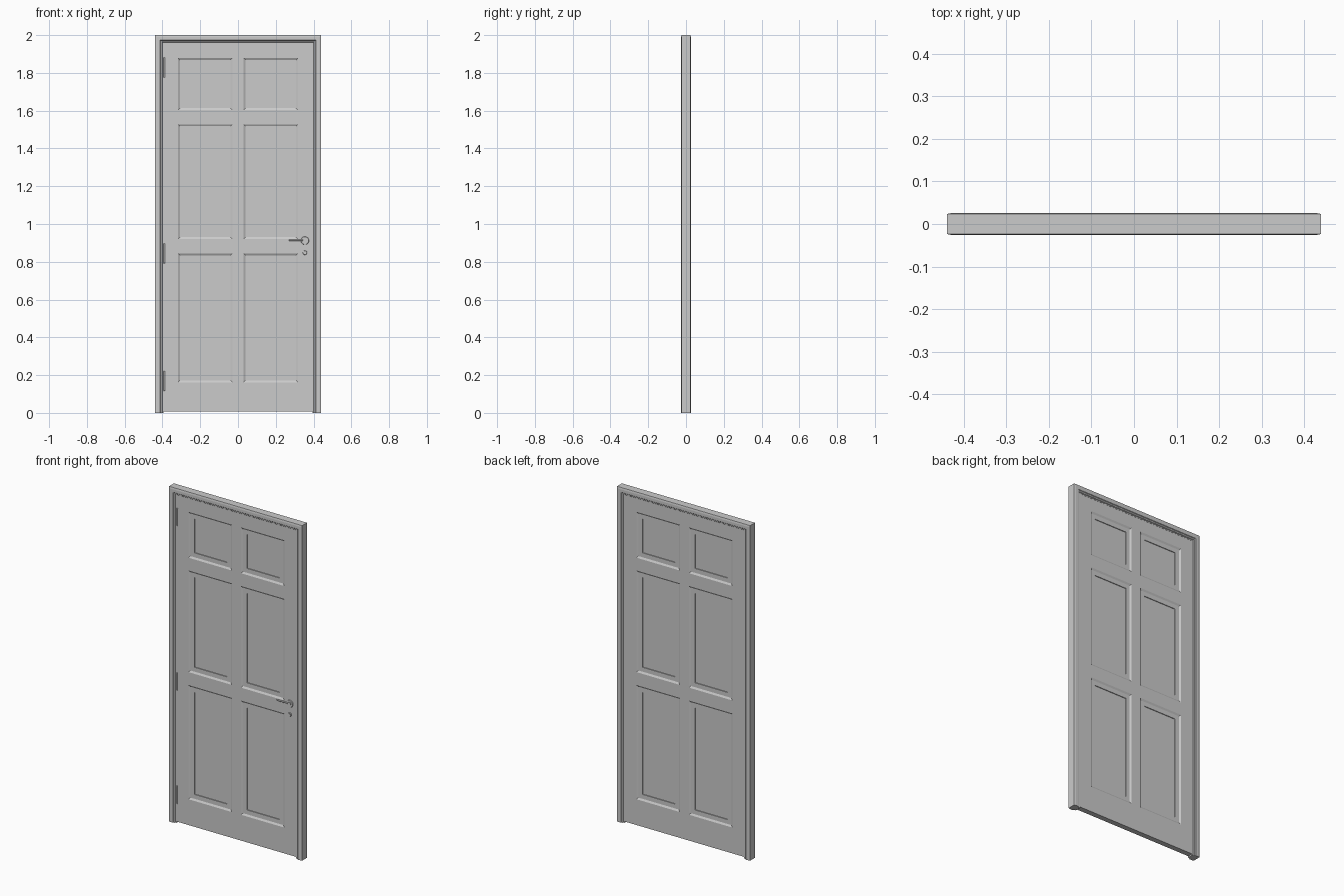
import bpy, bmesh, math
from mathutils import Matrix, Vector

if "Cube" in bpy.data.objects:
    bpy.data.objects.remove(bpy.data.objects["Cube"])


def finish(name, bm, smooth=False, mirror_y=False):
    bmesh.ops.recalc_face_normals(bm, faces=bm.faces)
    mesh = bpy.data.meshes.new(name)
    bm.to_mesh(mesh)
    bm.free()
    ob = bpy.data.objects.new(name, mesh)
    bpy.context.collection.objects.link(ob)
    if mirror_y:
        mod = ob.modifiers.new("Mirror", 'MIRROR')
        mod.use_axis = (False, True, False)
    if smooth:
        bpy.ops.object.select_all(action='DESELECT')
        bpy.context.view_layer.objects.active = ob
        ob.select_set(True)
        bpy.ops.object.shade_smooth_by_angle(angle=math.radians(35))
    return ob


def box(bm, lo, hi):
    lo, hi = Vector(lo), Vector(hi)
    m = Matrix.Translation((lo + hi) / 2) @ Matrix.Diagonal((*(hi - lo), 1))
    return bmesh.ops.create_cube(bm, size=1, matrix=m)


def cyl(bm, centre, r, depth, axis='Z', r2=None, seg=24):
    rot = {'Z': Matrix(), 'Y': Matrix.Rotation(math.pi / 2, 4, 'X'),
           'X': Matrix.Rotation(math.pi / 2, 4, 'Y')}[axis]
    bmesh.ops.create_cone(bm, cap_ends=True, segments=seg, radius1=r,
                          radius2=r if r2 is None else r2, depth=depth,
                          matrix=Matrix.Translation(centre) @ rot)


# Frame: stepped moulding swept up, across and down with mitred corners
W, H = 0.44, 2.0
half = [(0, .023), (.003, .0242), (.010, .0255), (.027, .0255), (.030, .022),
        (.037, .021), (.040, .017), (.045, .017)]
profile = [(d, -y) for d, y in half] + [(d, y) for d, y in reversed(half)]
bm = bmesh.new()
rings = []
for sx, top in ((-1, 0), (-1, 1), (1, 1), (1, 0)):
    rings.append([bm.verts.new((sx * (W - d), y, (H - d) if top else 0))
                  for d, y in profile])
n = len(profile)
for a, b in zip(rings, rings[1:]):
    for i in range(n):
        j = (i + 1) % n
        bm.faces.new((a[i], a[j], b[j], b[i]))
bm.faces.new(rings[0])
bm.faces.new(rings[-1])
finish("door_frame", bm)

# Door leaf: one face grid, six cells sunk into stepped panels, mirrored to the back
T = 0.016
xs = [-.396, -.317, -.03, .03, .317, .396]
zs = [.008, .162, .844, .921, 1.528, 1.604, 1.878, 1.957]
bm = bmesh.new()
grid = [[bm.verts.new((x, -T, z)) for x in xs] for z in zs]
panels = []
for k in range(len(zs) - 1):
    for i in range(len(xs) - 1):
        f = bm.faces.new((grid[k][i], grid[k][i + 1], grid[k + 1][i + 1], grid[k + 1][i]))
        if i % 2 and k % 2:
            panels.append(f)
bm.normal_update()
rim = [e for e in bm.edges if e.is_boundary]
for width, depth in ((.010, -.006), (.026, 0), (.0005, -.004)):
    bmesh.ops.inset_individual(bm, faces=panels, thickness=width, depth=depth,
                               use_even_offset=True)
    bm.normal_update()
edge = bmesh.ops.extrude_edge_only(bm, edges=rim)
for v in edge["geom"]:
    if isinstance(v, bmesh.types.BMVert):
        v.co.y = 0
finish("door_leaf", bm, mirror_y=True)

# Hinges: barrel with end caps and a thin leaf plate
for idx, z in enumerate((.17, .845, 1.828)):
    bm = bmesh.new()
    cyl(bm, (-.391, -.018, z), .005, .10, seg=16)
    for s in (-1, 1):
        cyl(bm, (-.391, -.018, z + s * .051), .0035, .004, seg=16)
    box(bm, (-.391, -.0175, z - .05), (-.381, -.014, z + .05))
    finish(f"hinge_{idx + 1}", bm, smooth=True)

# Lever handle: round rose, hub and a lever with a rounded tip
hx, hz = .354, .912
bm = bmesh.new()
cyl(bm, (hx, -.0175, hz), .022, .005, 'Y', .020)
cyl(bm, (hx, -.021, hz), .010, .008, 'Y')
cyl(bm, (hx - .04, -.0215, hz + .002), .0045, .08, 'X', .0038, 16)
bmesh.ops.create_uvsphere(bm, u_segments=16, v_segments=8, radius=.0042,
                          matrix=Matrix.Translation((hx - .08, -.0213, hz + .002)))
finish("lever_handle", bm, smooth=True)

# Lock cylinder: small rose below the handle with a raised core
bm = bmesh.new()
cyl(bm, (hx, -.017, hz - .064), .012, .005, 'Y', .010)
cyl(bm, (hx, -.0185, hz - .064), .005, .005, 'Y', seg=16)
finish("lock_rose", bm, smooth=True)
